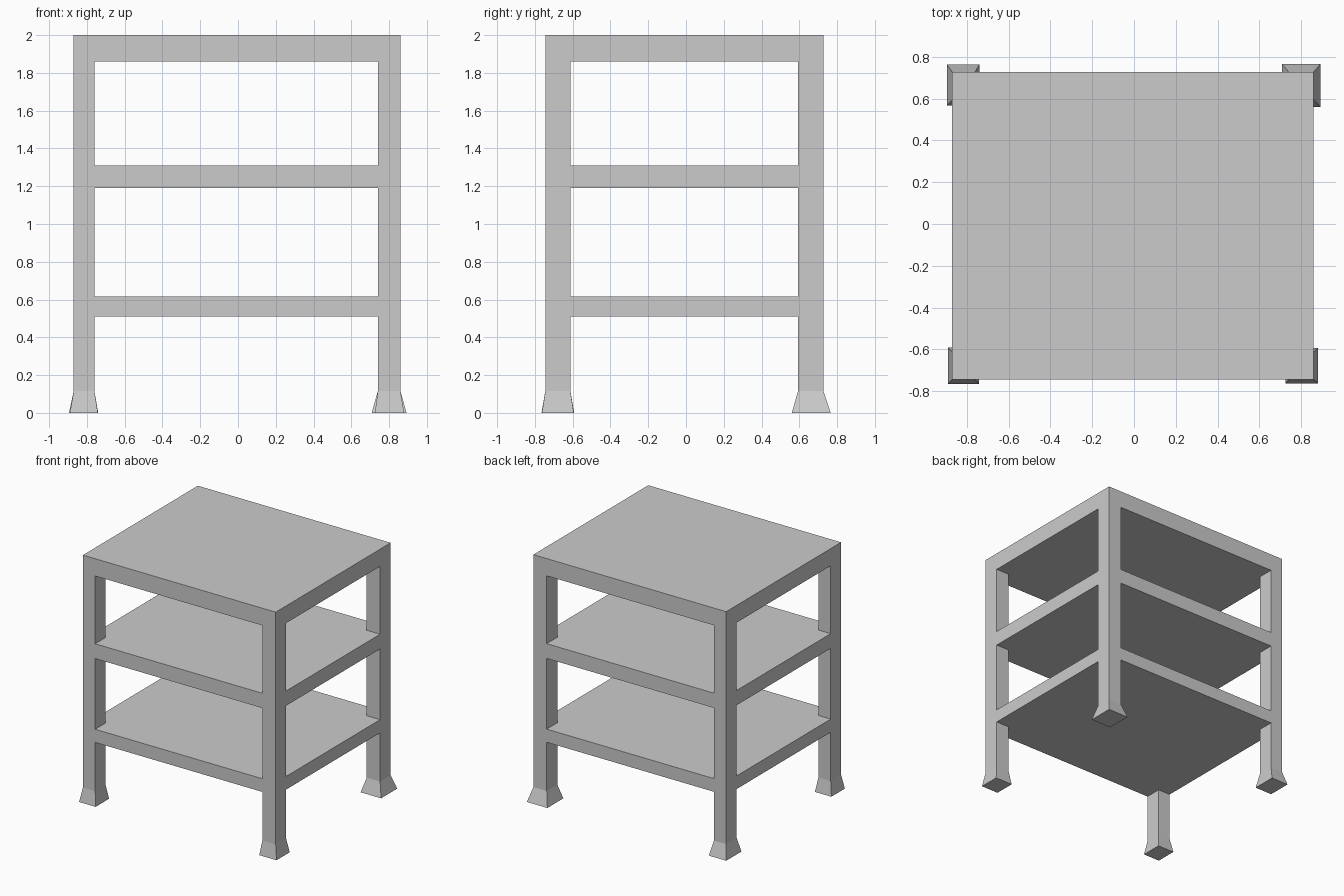
import bpy, bmesh

if "Cube" in bpy.data.objects:
    bpy.data.objects.remove(bpy.data.objects["Cube"])

# Grid lines: outer and inner leg faces, and shelf levels
XS = [-0.87, -0.76, 0.74, 0.86]
YS = [-0.745, -0.612, 0.593, 0.728]
ZS = [0.115, 0.51, 0.617, 1.19, 1.31, 1.86, 2.0]
SHELF_LAYERS = (1, 3, 5)


def finish(name, bm):
    bmesh.ops.recalc_face_normals(bm, faces=bm.faces[:])
    mesh = bpy.data.meshes.new(name)
    bm.to_mesh(mesh)
    bm.free()
    obj = bpy.data.objects.new(name, mesh)
    bpy.context.collection.objects.link(obj)
    return obj


def solid(i, j, k):
    """Legs fill the corner cells; shelves fill whole layers."""
    if not (0 <= i < 3 and 0 <= j < 3 and 0 <= k < 6):
        return False
    return k in SHELF_LAYERS or (i != 1 and j != 1)


# Shelf frame: legs and slabs as one continuous skin
bm = bmesh.new()
verts = {}


def vert(g):
    if g not in verts:
        verts[g] = bm.verts.new((XS[g[0]], YS[g[1]], ZS[g[2]]))
    return verts[g]


for i in range(3):
    for j in range(3):
        for k in range(6):
            if not solid(i, j, k):
                continue
            cell = (i, j, k)
            for axis in range(3):
                for side in (0, 1):
                    near = list(cell)
                    near[axis] += 1 if side else -1
                    # the leg bottoms stay open where the feet join
                    if solid(*near) or near[2] < 0:
                        continue
                    u, v = (axis + 1) % 3, (axis + 2) % 3
                    ring = []
                    for du, dv in ((0, 0), (1, 0), (1, 1), (0, 1)):
                        g = list(cell)
                        g[axis] += side
                        g[u] += du
                        g[v] += dv
                        ring.append(vert(tuple(g)))
                    bm.faces.new(ring if side else ring[::-1])
finish("shelf_frame", bm)


# Flared feet: each continues a leg down to a wider base
def foot(name, i, j, base):
    x0, x1, y0, y1 = base
    bm = bmesh.new()
    low = [bm.verts.new((x, y, 0)) for x, y in
           ((x0, y0), (x1, y0), (x1, y1), (x0, y1))]
    top = [bm.verts.new((XS[i + a], YS[j + b], ZS[0])) for a, b in
           ((0, 0), (1, 0), (1, 1), (0, 1))]
    for n in range(4):
        m = (n + 1) % 4
        bm.faces.new((low[n], low[m], top[m], top[n]))
    bm.faces.new(low[::-1])
    finish(name, bm)


foot("front_left_foot", 0, 0, (-0.89, -0.742, -0.765, -0.592))
foot("front_right_foot", 2, 0, (0.725, 0.88, -0.763, -0.594))
foot("back_left_foot", 0, 2, (-0.895, -0.74, 0.568, 0.763))
foot("back_right_foot", 2, 2, (0.708, 0.892, 0.56, 0.766))
